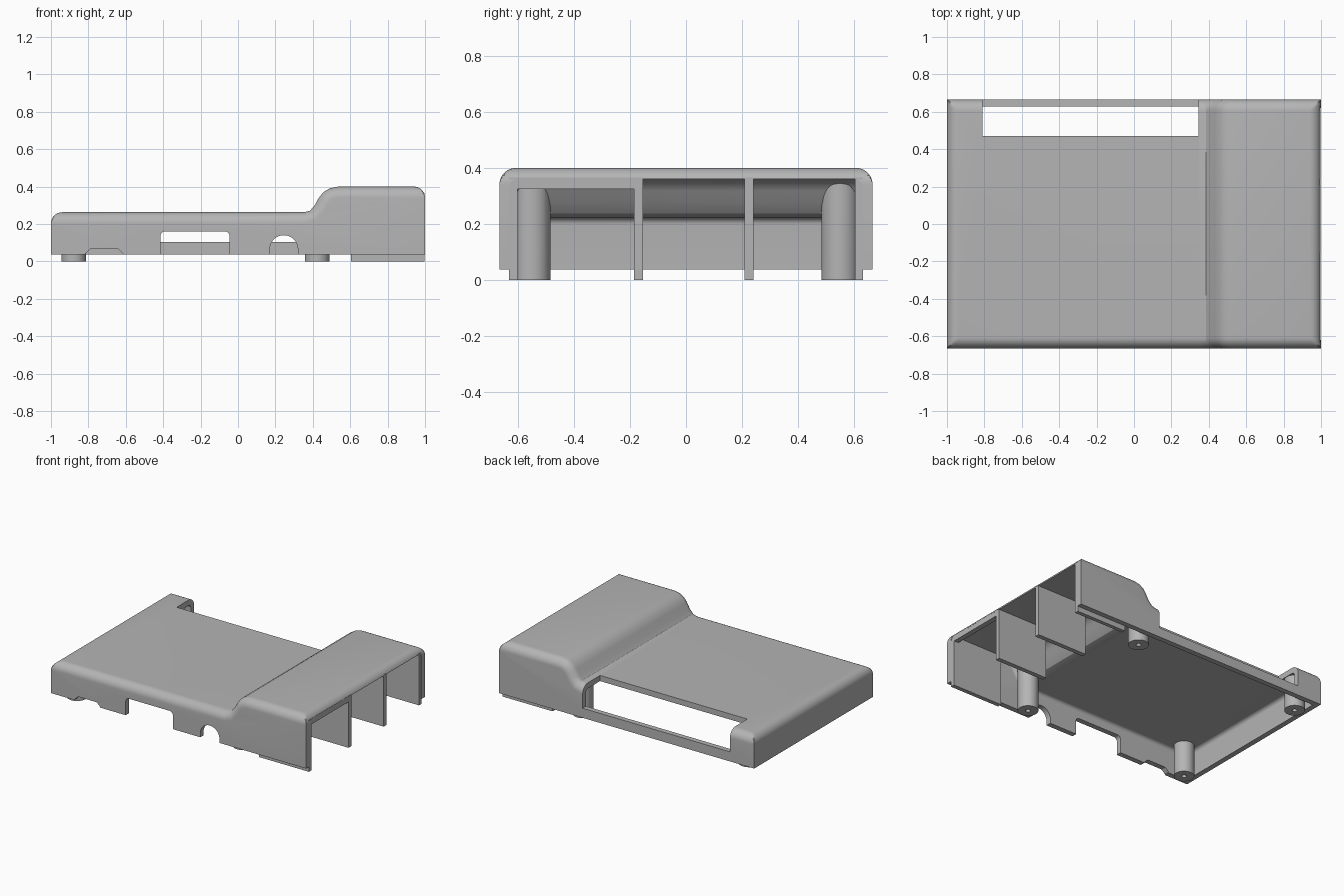
import bpy, bmesh, math
from mathutils import Vector

if "Cube" in bpy.data.objects:
    bpy.data.objects.remove(bpy.data.objects["Cube"])

grey = bpy.data.materials.new("light grey plastic")
grey.use_nodes = True
COLOUR = (0.46, 0.46, 0.46, 1)
grey.diffuse_color = COLOUR
grey.node_tree.nodes["Principled BSDF"].inputs["Base Color"].default_value = COLOUR

RIM, DEPTH, LOW, HIGH = 0.037, 0.665, 0.263, 0.4
# Step between the low deck and the raised block
STEP = [(0.355, LOW), (0.385, 0.271), (0.41, 0.3), (0.432, 0.34),
        (0.456, 0.37), (0.49, 0.391), (0.535, HIGH)]


def make(name, bm):
    bmesh.ops.recalc_face_normals(bm, faces=bm.faces)
    mesh = bpy.data.meshes.new(name)
    bm.to_mesh(mesh)
    bm.free()
    mesh.materials.append(grey)
    obj = bpy.data.objects.new(name, mesh)
    bpy.context.collection.objects.link(obj)
    return obj


def loft(name, sections):
    """Closed solid through equal-length rings of points."""
    bm = bmesh.new()
    rings = [[bm.verts.new(p) for p in s] for s in sections]
    n = len(rings[0])
    for a, b in zip(rings, rings[1:]):
        for i in range(n):
            j = (i + 1) % n
            bm.faces.new((a[i], a[j], b[j], b[i]))
    bm.faces.new(rings[0])
    bm.faces.new(rings[-1])
    return make(name, bm)


def box(name, x, y, z):
    ring = [(x[0], z[0]), (x[1], z[0]), (x[1], z[1]), (x[0], z[1])]
    return prism(name, ring, *y)


def prism(name, outline, y0, y1):
    return loft(name, [[(x, y, z) for x, z in outline] for y in (y0, y1)])


def cylinder(name, x, y, z0, z1, radius):
    ring = [(x + radius * math.cos(a), y + radius * math.sin(a))
            for a in (i * math.tau / 40 for i in range(40))]
    return loft(name, [[(px, py, z) for px, py in ring] for z in (z0, z1)])


def boolean(obj, cutter, operation="DIFFERENCE"):
    mod = obj.modifiers.new("cut", "BOOLEAN")
    mod.object, mod.operation, mod.solver = cutter, operation, "EXACT"
    bpy.context.view_layer.objects.active = obj
    bpy.ops.object.modifier_apply(modifier=mod.name)


def discard(obj):
    bpy.data.objects.remove(obj)


def stepped_solid(name, inset, left, right, half, bottom, r, round_right):
    """Stepped block with rounded upper edges, mitred at its corners."""
    arc = [r * (1 - math.cos(i * math.pi / 16)) for i in range(9)]
    pts = [(left + d, LOW) for d in arc] + STEP
    if round_right:
        pts += [(right - d, HIGH) for d in reversed(arc)]
    else:
        pts.append((right, HIGH))
    pts = [Vector(p) for p in pts]
    normals = []
    for i, p in enumerate(pts):
        d = pts[min(i + 1, len(pts) - 1)] - pts[max(i - 1, 0)]
        on_step = STEP[0][0] < p.x < STEP[-1][0]
        normals.append(Vector((-d.y, d.x)).normalized() if on_step else Vector((0, 1)))

    def drop(d):
        return r - math.sqrt(max(0, r * r - (r - d) ** 2)) if d < r else 0

    def section(y, extra):
        ring = [(right, y, bottom), (left, y, bottom)]
        for p, n in zip(pts, normals):
            q = p - n * (inset + extra)
            z = min(q.y, LOW - inset - drop(q.x - left)) if q.x < 0 else q.y
            if round_right and q.x > 0.7:
                z = min(z, HIGH - inset - drop(right - q.x))
            ring.append((q.x, y, z))
        return ring

    stations = [(half - r + r * math.sin(i * math.pi / 16),
                 r * (1 - math.cos(i * math.pi / 16))) for i in range(9)]
    rows = [section(-y, e) for y, e in reversed(stations)]
    rows += [section(y, e) for y, e in stations]
    return loft(name, rows)


# Hollow outer shell, open underneath and at the right end
shell = stepped_solid("shell", 0, -1, 1, DEPTH, RIM, 0.06, True)
cavity = stepped_solid("cavity_cutter", 0.04, -0.963, 1.2, 0.628, -0.1, 0.025, False)
boolean(shell, cavity)
discard(cavity)

# Openings: long rear window, rounded port, arched port, shallow notch
port = [(-0.415, 0), (-0.045, 0)]
for cx, start in ((-0.07, 0), (-0.39, 90)):
    for i in range(7):
        a = math.radians(start + i * 15)
        port.append((cx + 0.025 * math.cos(a), 0.135 + 0.025 * math.sin(a)))
arch = [(0.17, 0), (0.32, 0)]
arch += [(0.245 + 0.075 * math.cos(i * math.pi / 20), 0.065 + 0.075 * math.sin(i * math.pi / 20))
         for i in range(21)]
notch = [(-0.815, 0), (-0.615, 0), (-0.615, 0.042), (-0.64, 0.066),
         (-0.65, 0.068), (-0.78, 0.068), (-0.79, 0.066), (-0.815, 0.042)]
cutters = [prism("port_cutter", o, -0.8, -0.6) for o in (port, arch, notch)]
cutters.append(box("window_cutter", (-0.81, 0.345), (0.47, 0.9), (0.105, 0.6)))
for cutter in cutters:
    boolean(shell, cutter)
    discard(cutter)

parts = [shell]

# Screw posts, trimmed to the ceiling, with pilot holes
limit = stepped_solid("post_limit", 0.02, -0.98, 0.98, 0.65, -0.1, 0.03, False)
for side, x in (("right", -0.878), ("left", 0.423)):
    for end, y in (("front", -0.549), ("rear", 0.549)):
        post = cylinder(f"{end}_{side}_screw_post", x, y, 0, 0.5, 0.066)
        boolean(post, limit, "INTERSECT")
        hole = cylinder("hole_cutter", x, y, -0.1, 0.15, 0.016)
        boolean(post, hole)
        discard(hole)
        parts.append(post)
discard(limit)

# Dividers and side rails of the right-end bays
for name, y in (("front_divider", (-0.185, -0.153)), ("rear_divider", (0.208, 0.24)),
                ("front_rail", (-0.63, -0.6)), ("rear_rail", (0.603, 0.63))):
    parts.append(box(name, (0.605, 0.997), y, (0, 0.365)))
parts.append(box("bay_header", (0.96, 0.996), (-0.61, -0.18), (0.325, 0.365)))

bpy.ops.object.select_all(action="DESELECT")
for obj in parts:
    obj.select_set(True)
bpy.context.view_layer.objects.active = shell
bpy.ops.object.shade_smooth_by_angle(angle=math.radians(30))
